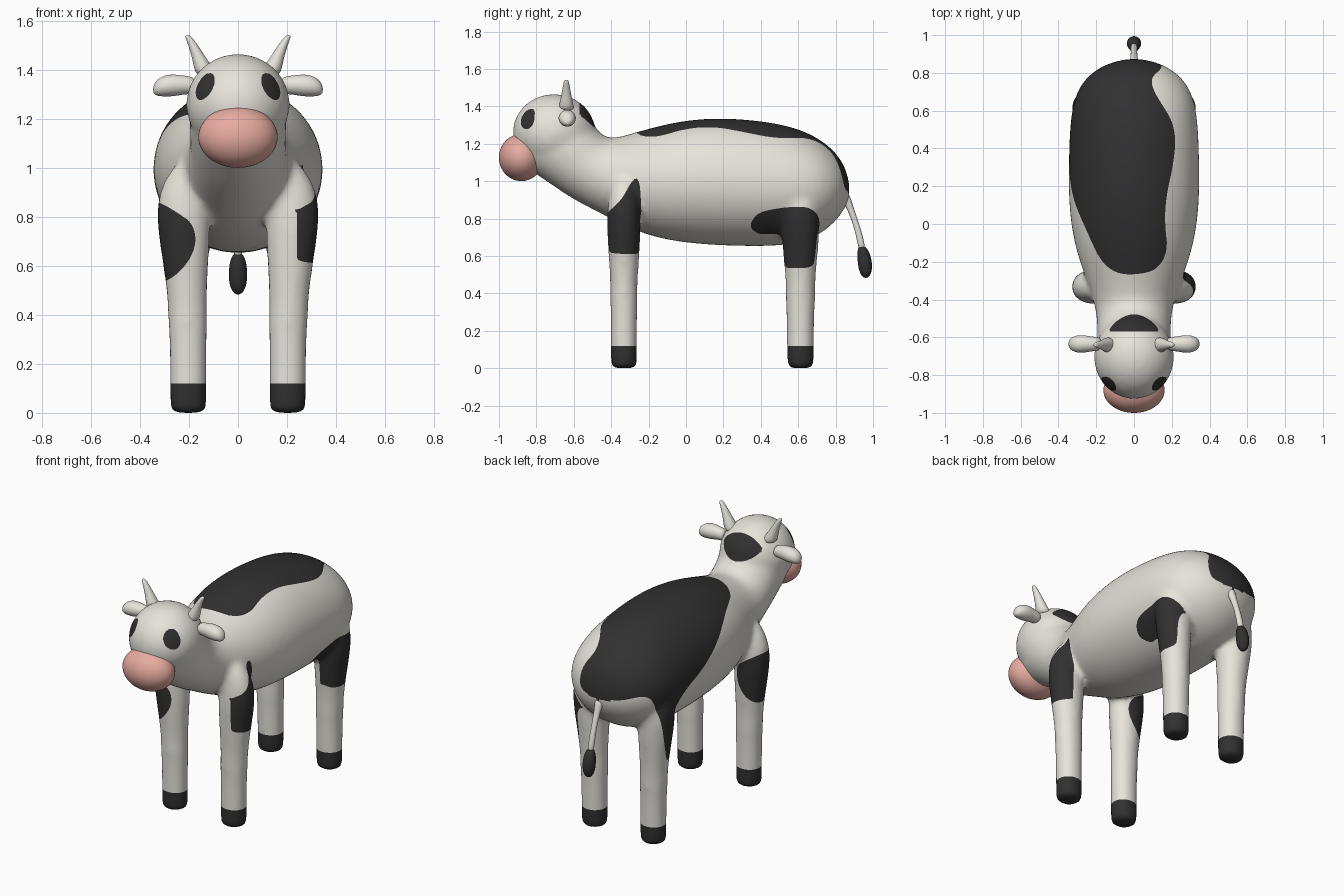
import bpy, bmesh, math
from mathutils import Vector

if "Cube" in bpy.data.objects:
    bpy.data.objects.remove(bpy.data.objects["Cube"])


def material(name, rgb):
    m = bpy.data.materials.new(name)
    m.use_nodes = True
    m.diffuse_color = (*rgb, 1)
    m.node_tree.nodes["Principled BSDF"].inputs["Base Color"].default_value = (*rgb, 1)
    return m


WHITE = material("warm white", (0.87, 0.84, 0.77))
BLACK = material("charcoal", (0.03, 0.03, 0.03))
PINK = material("muzzle pink", (0.82, 0.42, 0.36))


def loft(bm, rings, sides=40):
    """Skin a tube through rings of (centre, half axis, half axis)."""
    loops = []
    for centre, a, b in rings:
        c, a, b = Vector(centre), Vector(a), Vector(b)
        angles = [math.tau * i / sides for i in range(sides)]
        loops.append([bm.verts.new(c + a * math.cos(t) + b * math.sin(t)) for t in angles])
    for p, q in zip(loops, loops[1:]):
        for i in range(sides):
            j = (i + 1) % sides
            bm.faces.new((p[i], p[j], q[j], q[i]))
    bm.faces.new(loops[0])
    bm.faces.new(loops[-1])


def make_object(name, bm, *mats):
    bmesh.ops.recalc_face_normals(bm, faces=bm.faces)
    mesh = bpy.data.meshes.new(name)
    bm.to_mesh(mesh)
    bm.free()
    for m in mats:
        mesh.materials.append(m)
    mesh.shade_smooth()
    obj = bpy.data.objects.new(name, mesh)
    bpy.context.collection.objects.link(obj)
    return obj


def make_part(name, rings, mat, sides=16):
    bm = bmesh.new()
    loft(bm, rings, sides)
    obj = make_object(name, bm, mat)
    obj.modifiers.new("round", "SUBSURF").levels = 2
    obj.modifiers["round"].render_levels = 2
    return obj


# Trunk and neck: top y, top z, bottom y, bottom z, half width
TRUNK = [
    (.875, .98, .875, .92, .03), (.858, 1.06, .858, .87, .12), (.815, 1.14, .815, .80, .21),
    (.74, 1.21, .74, .73, .285), (.64, 1.268, .64, .678, .325), (.5, 1.31, .5, .652, .342),
    (.3, 1.335, .3, .652, .347), (.1, 1.34, .1, .66, .347), (-.1, 1.31, -.1, .682, .32),
    (-.25, 1.267, -.28, .735, .265), (-.38, 1.23, -.44, .82, .21), (-.43, 1.232, -.6, .9, .194),
    (-.49, 1.29, -.71, .975, .196), (-.545, 1.375, -.79, 1.03, .198), (-.62, 1.43, -.845, 1.065, .185),
    (-.7, 1.435, -.89, 1.09, .16), (-.8, 1.38, -.9, 1.17, .1)]
# Legs: z, x, half width, half depth
LEG = [
    (0, .203, .055, .053), (.002, .203, .07, .066), (.02, .203, .075, .071), (.1, .203, .075, .071),
    (.3, .204, .076, .07), (.37, .205, .081, .075), (.45, .207, .079, .071),
    (.6, .213, .092, .082), (.75, .222, .108, .09), (.86, .224, .108, .087),
    (.95, .21, .095, .075), (1.04, .18, .06, .055)]

bm = bmesh.new()
loft(bm, [((0, (ty + by) / 2, (tz + bz) / 2), (w, 0, 0), (0, (ty - by) / 2, (tz - bz) / 2))
          for ty, tz, by, bz, w in TRUNK])
# Round head over the end of the neck
turns = [math.pi * (i + .3) / 16 for i in range(16)]
loft(bm, [((0, -.705 - .222 * math.cos(t), 1.26), (.213 * math.sin(t), 0, 0),
           (0, 0, .208 * math.sin(t))) for t in turns])
for side in (1, -1):
    for y, flare in ((-.332, .02), (.612, .2)):
        loft(bm, [((side * x, y, z), (rx, 0, 0), (0, ry * (1 + flare * z), 0)) for z, x, rx, ry in LEG])
body = make_object("body", bm)

# Fuse trunk, head and legs into one soft skin
body.modifiers.new("round", "SUBSURF").levels = 2
fuse = body.modifiers.new("fuse", "REMESH")
fuse.mode, fuse.voxel_size = "VOXEL", 0.015
soften = body.modifiers.new("soften", "SMOOTH")
soften.factor, soften.iterations = 0.5, 12
graph = bpy.context.evaluated_depsgraph_get()
skin = bpy.data.meshes.new_from_object(body.evaluated_get(graph))
body.modifiers.clear()
body.data = skin
for m in (WHITE, BLACK):
    skin.materials.append(m)


def outline(points, project, limit=lambda p: -1):
    """Signed field of a rounded outline: negative inside."""
    for _ in range(2):
        rounded = []
        for (ax, ay), (bx, by) in zip(points, points[1:] + points[:1]):
            rounded += [(ax * .75 + bx * .25, ay * .75 + by * .25),
                        (ax * .25 + bx * .75, ay * .25 + by * .75)]
        points = rounded
    edges = list(zip(points, points[1:] + points[:1]))
    us, vs = zip(*points)
    box = min(us), max(us), min(vs), max(vs)

    def field(p):
        u, v = project(p)
        outside = max(box[0] - u, u - box[1], box[2] - v, v - box[3])
        if outside > 0.05:
            return outside
        best, inside = 9, False
        for (ax, ay), (bx, by) in edges:
            dx, dy = bx - ax, by - ay
            t = ((u - ax) * dx + (v - ay) * dy) / (dx * dx + dy * dy + 1e-12)
            t = min(1, max(0, t))
            best = min(best, math.hypot(u - ax - t * dx, v - ay - t * dy))
            if (ay > v) != (by > v) and u < ax + (v - ay) / dy * dx:
                inside = not inside
        return max(-best if inside else best, limit(p))
    return field


def eye(p):
    x = abs(p.x) - .134 + .35 * (p.z - 1.333)
    return max(math.hypot(x / .034, (p.z - 1.333) / .055) - 1, p.y + .74)


def head_patch(p):
    return max(math.hypot(p.x / .14, (p.z - 1.39) / .108) - 1, -.57 - p.y, p.y + .4)


# Saddle outline as distance along the back and angle around the trunk
SADDLE = [
    (-.27, 0), (-.245, .37), (-.15, .53), (0, .43), (.15, .44), (.3, .55), (.45, .63), (.55, .59),
    (.65, .43), (.72, .34), (.78, .38), (.82, .75), (.84, 1.08), (.85, 1.4), (.92, 1.55),
    (.92, -1.5), (.77, -1.3), (.7, -1.7), (.66, -2.25), (.61, -2.55), (.56, -2.45), (.53, -1.7),
    (.45, -1.5), (.34, -1.37), (.17, -1.1), (0, -.79), (-.12, -.64), (-.2, -.53), (-.26, -.3)]
SHOULDER_LEFT = [
    (-.44, .62), (-.33, .61), (-.25, .61), (-.235, .66), (-.24, .9), (-.25, 1.01), (-.28, 1.02),
    (-.35, .89), (-.44, .82)]
SHOULDER_RIGHT = [
    (-.30, .53), (-.22, .59), (-.17, .68), (-.18, .77), (-.25, .82), (-.32, .86), (-.4, .89), (-.4, .53)]
HIP_LEFT = [
    (.335, .76), (.38, .83), (.46, .85), (.57, .865), (.67, .86), (.72, .8), (.7, .7), (.69, .6),
    (.68, .54), (.6, .535), (.52, .535), (.51, .64), (.47, .69), (.38, .72)]

PATCHES = [
    lambda p: p.z - .12,
    eye,
    head_patch,
    outline(SADDLE, lambda p: (p.y, math.atan2(p.x, p.z - .93))),
    outline(SHOULDER_LEFT, lambda p: (p.y, p.z), lambda p: .24 - p.x),
    outline(SHOULDER_RIGHT, lambda p: (p.x, p.z), lambda p: p.y + .15),
    outline(HIP_LEFT, lambda p: (p.y, p.z), lambda p: .2 - p.x)]

# Cut every patch border into the skin, then colour the faces inside
bm = bmesh.new()
bm.from_mesh(skin)
for f in bm.faces:
    f.material_index = 0
for field in PATCHES:
    value = {v: field(v.co) for v in bm.verts}
    border = []
    for e in list(bm.edges):
        v, w = e.verts
        a, b = value[v], value[w]
        if a * b < 0 and abs(a - b) < 1:
            border.append(bmesh.utils.edge_split(e, v, a / (a - b))[1])
    bmesh.ops.connect_verts(bm, verts=border)
    for f in bm.faces:
        if field(f.calc_center_median()) < 0:
            f.material_index = 1
bm.to_mesh(skin)
bm.free()
skin.shade_smooth()

# Muzzle
bm = bmesh.new()
bmesh.ops.create_uvsphere(bm, u_segments=48, v_segments=32, radius=1)
bmesh.ops.scale(bm, vec=(.162, .12, .126), verts=bm.verts)
bmesh.ops.translate(bm, vec=(0, -.88, 1.127), verts=bm.verts)
make_object("muzzle", bm, PINK)

# Ears and horns
EAR = [(.17, 1.335, .035, .035), (.215, 1.34, .038, .038), (.26, 1.338, .047, .046),
       (.3, 1.336, .048, .045), (.335, 1.327, .034, .033), (.347, 1.32, .012, .012)]
HORN = [(.125, 1.37, .05), (.152, 1.435, .032), (.182, 1.5, .02), (.203, 1.536, .014), (.206, 1.543, .006)]
for side, word in ((1, "left"), (-1, "right")):
    make_part(word + "_ear", [((side * x, -.635, z), (0, ry, 0), (0, 0, rz))
                              for x, z, ry, rz in EAR], WHITE)
    make_part(word + "_horn", [((side * x, -.64, z), (r, 0, 0), (0, r, 0))
                               for x, z, r in HORN], WHITE)

# Tail with dark tuft
TAIL = [(.84, .94, .035), (.868, .88, .021), (.9, .8, .017), (.925, .72, .018), (.945, .62, .02)]
TUFT = [(.941, .655, .015), (.947, .625, .034), (.957, .565, .04), (.96, .515, .035), (.962, .482, .014)]
for name, rows, mat in (("tail", TAIL, WHITE), ("tail_tuft", TUFT, BLACK)):
    make_part(name, [((0, y, z), (r, 0, 0), (0, r, 0)) for y, z, r in rows], mat)
